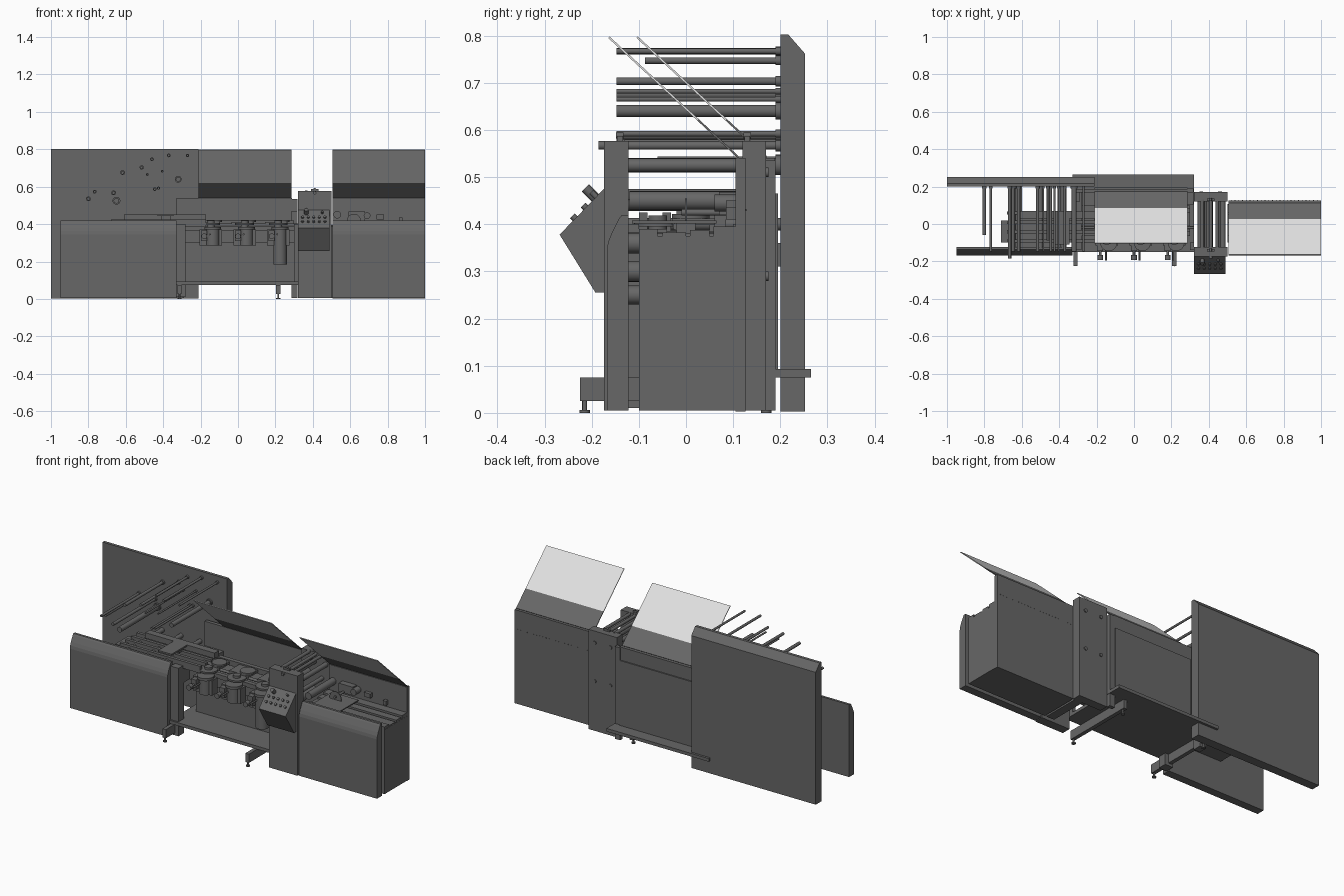
import bpy, bmesh, math
from mathutils import Vector


def material(name, v):
    m = bpy.data.materials.new(name)
    m.diffuse_color = (v, v, v, 1)
    return m


GREY = material("machine_grey", 0.135)
LIGHT = material("pale_cover", 0.75)


def finish(name, bm, mat=GREY):
    bmesh.ops.recalc_face_normals(bm, faces=bm.faces)
    me = bpy.data.meshes.new(name)
    bm.to_mesh(me)
    bm.free()
    me.materials.append(mat)
    ob = bpy.data.objects.new(name, me)
    bpy.context.collection.objects.link(ob)
    return ob


def prism(name, pts, x0, x1, mat=GREY):
    """Extrude a (y, z) profile along x."""
    bm = bmesh.new()
    f = bm.faces.new([bm.verts.new((x0, y, z)) for y, z in pts])
    r = bmesh.ops.extrude_face_region(bm, geom=[f])
    vs = [v for v in r["geom"] if isinstance(v, bmesh.types.BMVert)]
    bmesh.ops.translate(bm, verts=vs, vec=(x1 - x0, 0, 0))
    return finish(name, bm, mat)


def box(name, x0, x1, y0, y1, z0, z1):
    return prism(name, [(y0, z0), (y1, z0), (y1, z1), (y0, z1)], x0, x1)


def cyl(name, a, b, r, n=20):
    """Cylinder of radius r from point a to point b."""
    a, b = Vector(a), Vector(b)
    bm = bmesh.new()
    bmesh.ops.create_cone(bm, cap_ends=True, segments=n, radius1=r, radius2=r, depth=(b - a).length)
    rot = (b - a).to_track_quat('Z', 'Y')
    for v in bm.verts:
        v.co = rot @ v.co + (a + b) / 2
    for f in bm.faces:
        f.smooth = len(f.verts) == 4
    for e in bm.edges:
        e.smooth = all(f.smooth for f in e.link_faces)
    return finish(name, bm)


def guard(name, x0, x1):
    """Front cabinet door with a rounded top."""
    prism(name, [(-.168, .005), (-.122, .005), (-.122, .42), (-.136, .42), (-.142, .412),
                 (-.158, .38), (-.165, .362), (-.168, .345)], x0, x1)


def lid(name, x0, x1, y0, y1):
    """Open slanted lid: grey hinge strip, pale window."""
    ym = y0 + (y1 - y0) * (.62 - .54) / (.795 - .54)
    t = .003
    prism(name + "_hinge_strip", [(y0, .54), (ym, .62), (ym + t, .62 + t), (y0 + t, .54 + t)], x0, x1)
    prism(name + "_window", [(ym, .62), (y1, .795), (y1 + t, .795 + t), (ym + t, .62 + t)], x0, x1, LIGHT)


# Left section: tall back panel and low front door
prism("tall_back_panel", [(.2, .003), (.252, .003), (.252, .762), (.217, .802), (.2, .802)], -1, -.21)
guard("left_front_door", -.95, -.33)

# Web guide rollers: x, z, radius, front end y
rollers = [(-.80, .535, .009, -.06), (-.766, .573, .007, -.147), (-.665, .567, .009, -.185),
           (-.65, .525, .015, -.147), (-.617, .675, .009, -.147), (-.515, .703, .008, -.147),
           (-.46, .747, .007, -.087), (-.37, .767, .007, -.147), (-.27, .767, .006, -.147),
           (-.32, .64, .013, -.147), (-.445, .587, .007, -.147), (-.425, .592, .006, -.147),
           (-.485, .665, .005, -.147), (-.405, .682, .005, -.147)]
for x, z, r, y in rollers:
    cyl("guide_roller", (x, .2, z), (x, y, z), r)
    cyl("roller_collar", (x, .2, z), (x, .19, z), r * 1.4)

# Left infeed bed
box("infeed_bed", -.67, -.28, -.1, .065, .30, .385)
box("infeed_lower_box", -.67, -.36, -.122, -.04, .185, .30)
box("infeed_end_box", -.71, -.66, -.1, .02, .25, .41)
for y in (-.1, -.05, .0, .05):
    box("infeed_rail", -.68, -.17, y, y + .018, .385, .425)
box("infeed_top_plate", -.61, -.17, .03, .07, .42, .452)
box("folding_plate", -.43, -.345, -.11, .06, .443, .452)
box("folding_plate_support", -.41, -.36, -.02, .02, .42, .445)
for x in (-.62, -.5, -.38):
    cyl("infeed_cross_roller", (x, -.122, .40), (x, .2, .40), .013)
    box("infeed_bracket", x - .02, x + .02, .065, .2, .31, .36)

# Centre frame: base tray, back wall, columns
box("base_tray", -.33, .32, -.15, .265, .075, .093)
box("centre_back_wall", -.33, .29, .168, .188, .09, .54)
box("wall_stiffener", -.21, .285, .188, .195, .09, .465)
box("left_column", -.33, -.28, -.14, -.09, .01, .40)
box("left_inner_column", -.28, -.21, .10, .168, .09, .40)
box("left_rear_column", -.33, -.29, .12, .168, .005, .40)
box("right_column", .285, .318, .168, .19, .005, .535)
box("right_inner_column", .285, .318, .105, .168, .09, .47)
box("right_front_column", .30, .32, -.14, -.10, .093, .40)
lid("centre_lid", -.21, .285, .17, -.105)
for i in range(24):
    x = -.19 + i * .02
    cyl("wall_rivet", (x, .187, .43), (x, .190, .43), .002, 8)

# Support beams with levelling feet
for x in (-.312, .215):
    box("support_beam", x - .011, x + .011, -.225, .19, .025, .075)
    for y in (-.215, .17):
        cyl("foot_stem", (x, y, .005), (x, y, .03), .005, 12)
        cyl("foot_pad", (x, y, 0), (x, y, .006), .011, 16)

# Centre transport bed
box("centre_bed", -.28, .30, -.04, .10, .30, .375)
box("centre_bed_web", -.28, .30, .02, .06, .093, .30)
box("centre_rail", -.17, .30, .06, .085, .39, .42)
box("centre_front_rail", -.28, .30, -.065, -.04, .365, .39)
cyl("long_shaft", (-.28, -.02, .395), (.32, -.02, .395), .008)

# Three drive stations
for x in (-.145, .035, .215):
    low = .185 if x > .2 else .285
    box("gearbox", x - .06, x + .06, -.115, -.065, .285, .37)
    cyl("motor_body", (x + .01, -.10, low), (x + .01, -.10, .37), .036)
    cyl("motor_flange", (x + .01, -.10, .37), (x + .01, -.10, .385), .045)
    cyl("sealing_disc", (x, -.06, .395), (x, -.06, .405), .05, 28)
    cyl("disc_hub", (x, -.06, .385), (x, -.06, .418), .02)
    box("disc_arm", x - .07, x + .05, -.03, .065, .398, .412)
    cyl("upper_disc", (x + .02, .01, .412), (x + .02, .01, .422), .04, 28)
    cyl("handwheel_shaft", (x - .035, -.115, .335), (x - .035, -.18, .335), .007, 12)
    cyl("handwheel", (x - .035, -.165, .335), (x - .035, -.192, .335), .015)
    cyl("adjuster_rod", (x - .005, -.11, .345), (x - .005, -.195, .345), .005, 12)
    box("terminal_box", x - .052, x - .02, -.145, -.115, .31, .365)

# Roller tower
box("tower_front_plate", .32, .5, -.174, -.122, .005, .577)
box("tower_back_plate", .32, .5, .12, .17, .005, .577)
box("tower_foot", .44, .49, -.10, .12, .005, .02)
for x, z, r in [(.365, .57, .01), (.40, .525, .015), (.445, .567, .009), (.475, .525, .014),
                (.36, .455, .02), (.45, .44, .012), (.40, .36, .022), (.46, .30, .022), (.37, .25, .02)]:
    cyl("tower_roller", (x, -.13, z), (x, .13, z), r)
cyl("tower_pin", (.41, -.185, .567), (.41, .12, .567), .009)
for y in (-.14, .13):
    box("tower_top_bracket", .39, .43, y - .006, y + .006, .577, .587)
    cyl("top_bracket_knob", (.41, y - .008, .588), (.41, y + .008, .588), .006, 12)
for x in (.36, .46):
    for z in (.29, .51):
        cyl("tower_bolt", (x, .17, z), (x, .175, z), .01, 16)

# Control desk with buttons on its sloping face
prism("control_desk", [(-.174, .475), (-.268, .378), (-.192, .255), (-.174, .255)], .32, .49)


def button(name, x, z, r, h):
    y = -.174 - (.475 - z) * .094 / .097
    cyl(name, (x, y + .004, z - .004), (x, y - h * .7, z + h * .7), r, 16)


for z in (.412, .435):
    for i in range(5):
        button("desk_button", .345 + i * .03, z, .007, .008)
button("emergency_stop", .365, .456, .011, .03)
button("desk_switch", .45, .458, .006, .015)

# Right cabinet
box("cabinet_body", .5, 1, -.1, .108, .005, .375)
box("cabinet_back_panel", .505, 1, .105, .126, .003, .54)
guard("right_front_door", .505, 1)
lid("cabinet_lid", .505, 1, .11, -.165)
for y0, y1, z in [(-.1, -.06, .39), (-.05, .0, .382), (.008, .05, .388), (.058, .105, .395)]:
    box("outfeed_rail", .5, .999, y0, y1, .37, z)
for i in range(24):
    x = .52 + i * .02
    cyl("panel_rivet", (x, .125, .43), (x, .128, .43), .002, 8)

# Outfeed mechanism inside the right cabinet
box("outfeed_plate", .55, .72, -.115, .065, .402, .408)
box("outfeed_plate_support", .60, .66, -.02, .02, .38, .404)
cyl("cutting_disc", (.62, -.002, .418), (.62, .002, .418), .037, 28)
cyl("cutting_shaft", (.62, -.01, .425), (.62, .105, .425), .007, 12)
box("drive_bracket", .59, .68, .07, .108, .42, .468)
cyl("drive_knob", (.69, .06, .445), (.69, .105, .445), .018)
box("side_bracket", .74, .78, .085, .106, .425, .45)
box("side_bracket", .86, .88, .085, .106, .41, .435)
cyl("outfeed_drum", (.53, -.12, .45), (.53, .105, .45), .02)
